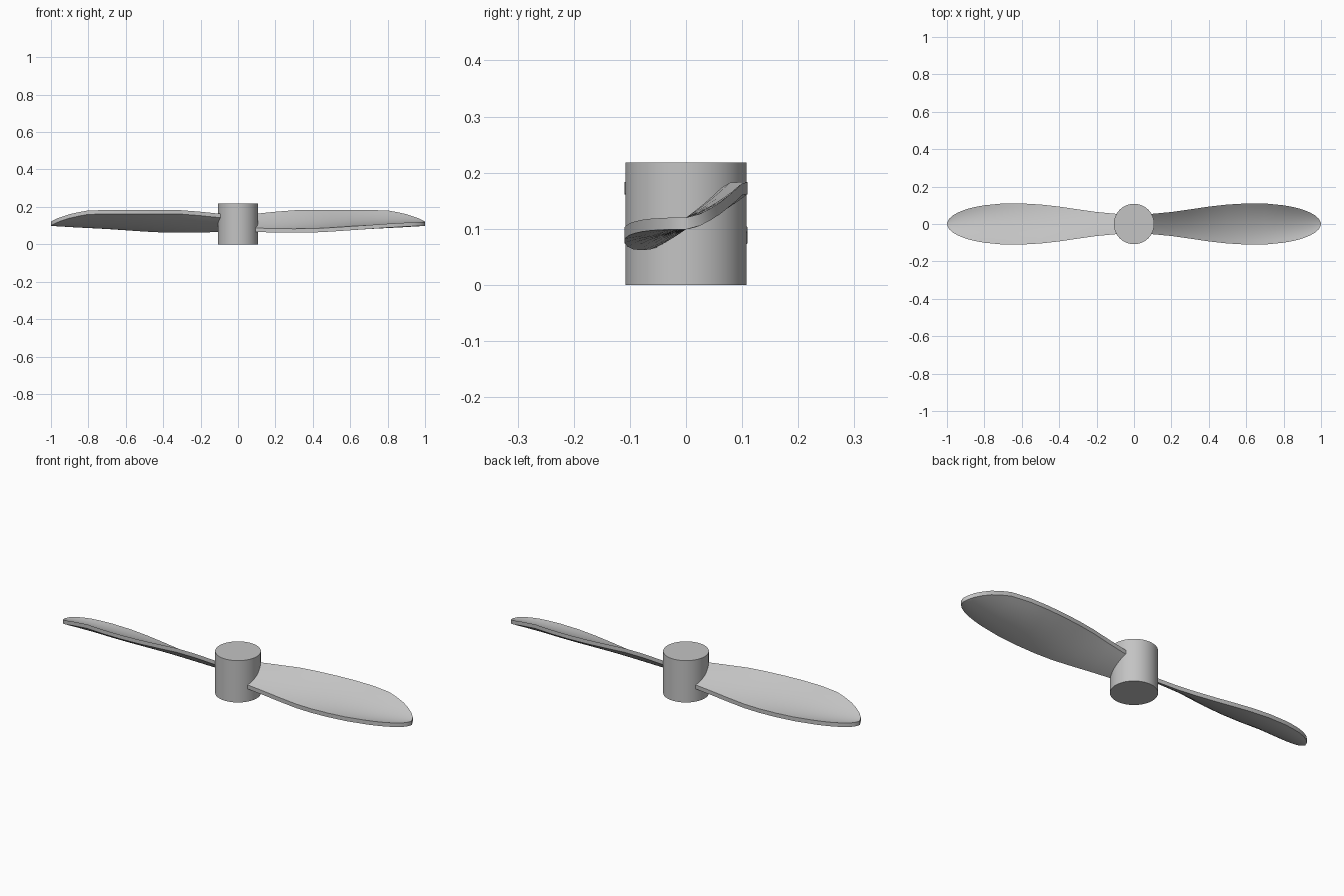
import bpy, bmesh, math
from mathutils import Matrix

if "Cube" in bpy.data.objects:
    bpy.data.objects.remove(bpy.data.objects["Cube"], do_unlink=True)

GREY = (0.55, 0.55, 0.55, 1)
mat = bpy.data.materials.new("plain grey")
mat.use_nodes = True
mat.diffuse_color = GREY
mat.node_tree.nodes["Principled BSDF"].inputs["Base Color"].default_value = GREY

THICK = 0.021
MID = 0.12
CHORD_STEPS = 10
# station along the blade: x, half width, front edge height, back edge height
STATIONS = [
    (0.093, 0.054, 0.087, 0.163), (0.2, 0.064, 0.084, 0.174),
    (0.3, 0.078, 0.083, 0.182), (0.4, 0.093, 0.084, 0.183),
    (0.5, 0.104, 0.089, 0.183), (0.6, 0.110, 0.096, 0.183),
    (0.7, 0.110, 0.103, 0.183), (0.8, 0.100, 0.110, 0.181),
    (0.85, 0.091, 0.113, 0.172), (0.9, 0.078, 0.116, 0.161),
    (0.94, 0.062, 0.118, 0.148), (0.97, 0.045, 0.119, 0.137),
    (0.99, 0.026, 0.120, 0.127), (1.0, 0.004, 0.120, 0.121),
]


def finish(bm, name):
    bmesh.ops.recalc_face_normals(bm, faces=bm.faces)
    mesh = bpy.data.meshes.new(name)
    bm.to_mesh(mesh)
    bm.free()
    mesh.materials.append(mat)
    obj = bpy.data.objects.new(name, mesh)
    bpy.context.collection.objects.link(obj)
    bpy.ops.object.select_all(action="DESELECT")
    obj.select_set(True)
    bpy.context.view_layer.objects.active = obj
    bpy.ops.object.shade_smooth_by_angle(angle=math.radians(35))
    return obj


def section(x, half, front, back):
    """Cambered chord passing through front edge, middle and back edge."""
    slope = (back - front) / 2
    bend = (back + front) / 2 - MID
    for i in range(CHORD_STEPS + 1):
        t = 2 * i / CHORD_STEPS - 1
        yield x, t * half, MID + slope * t + bend * t * t


def add_blade(name, angle):
    # Twisted upper skin, then a lower skin and rim of constant thickness
    bm = bmesh.new()
    rows = [[bm.verts.new(p) for p in section(*s)] for s in STATIONS]
    for a, b in zip(rows, rows[1:]):
        for i in range(CHORD_STEPS):
            bm.faces.new((a[i], b[i], b[i + 1], a[i + 1]))
    lower = bmesh.ops.extrude_face_region(bm, geom=bm.faces[:], use_keep_orig=True)
    moved = [v for v in lower["geom"] if isinstance(v, bmesh.types.BMVert)]
    bmesh.ops.translate(bm, verts=moved, vec=(0, 0, -THICK))
    bmesh.ops.rotate(bm, verts=bm.verts, cent=(0, 0, 0),
                     matrix=Matrix.Rotation(angle, 3, "Z"))
    return finish(bm, name)


# Hub
bm = bmesh.new()
bmesh.ops.create_cone(bm, cap_ends=True, segments=64, radius1=0.108,
                      radius2=0.108, depth=0.218,
                      matrix=Matrix.Translation((0, 0, 0.109)))
finish(bm, "hub")

# Two opposite blades
add_blade("left_blade", 0)
add_blade("right_blade", math.pi)
